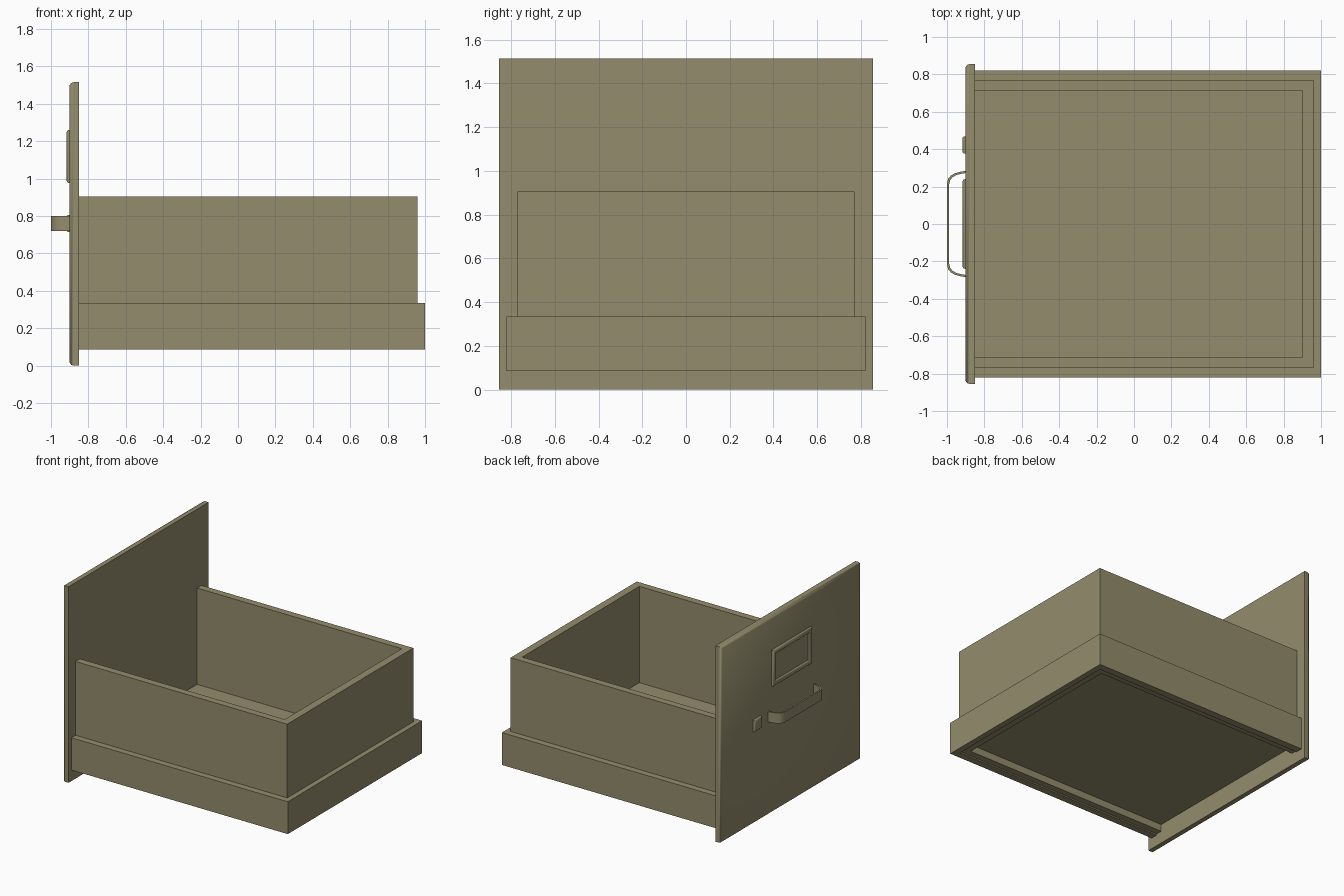
import bpy, bmesh, math

if "Cube" in bpy.data.objects:
    bpy.data.objects.remove(bpy.data.objects["Cube"])

mat = bpy.data.materials.new("khaki_metal")
mat.diffuse_color = (0.29, 0.262, 0.15, 1)
mat.use_nodes = True
mat.node_tree.nodes["Principled BSDF"].inputs["Base Color"].default_value = mat.diffuse_color


def finish(name, bm, smooth=None):
    bmesh.ops.recalc_face_normals(bm, faces=bm.faces)
    me = bpy.data.meshes.new(name)
    bm.to_mesh(me)
    bm.free()
    me.materials.append(mat)
    ob = bpy.data.objects.new(name, me)
    bpy.context.collection.objects.link(ob)
    if smooth:
        bpy.ops.object.select_all(action='DESELECT')
        ob.select_set(True)
        bpy.context.view_layer.objects.active = ob
        bpy.ops.object.shade_smooth_by_angle(angle=math.radians(smooth))
    return ob


def loft(name, yc, zc, hy, hz, steps, smooth=None):
    """Stack rectangles along x; each step is (x, inset)."""
    bm = bmesh.new()
    rings = []
    for x, i in steps:
        a, b = hy - i, hz - i
        rings.append([bm.verts.new((x, yc + s * a, zc + t * b))
                      for s, t in ((-1, -1), (1, -1), (1, 1), (-1, 1))])
    for r, q in zip(rings, rings[1:]):
        for k in range(4):
            bm.faces.new((r[k], r[(k + 1) % 4], q[(k + 1) % 4], q[k]))
    bm.faces.new(rings[0])
    bm.faces.new(rings[-1])
    return finish(name, bm, smooth)


def prism(name, outer, inner, z0, z1, smooth=None):
    """Band between two open paths in plan, raised from z0 to z1."""
    bm = bmesh.new()
    rows = [[bm.verts.new((x, y, z)) for x, y in path]
            for path, z in ((outer, z0), (outer, z1), (inner, z1), (inner, z0))]
    for k in range(len(outer) - 1):
        for r in range(4):
            a, b = rows[r], rows[(r + 1) % 4]
            bm.faces.new((a[k], a[k + 1], b[k + 1], b[k]))
    for k in (0, -1):
        bm.faces.new([r[k] for r in rows])
    return finish(name, bm, smooth)


def u_path(x1, hy, x0=-0.85):
    return [(x0, -hy), (x1, -hy), (x1, hy), (x0, hy)]


# Front panel with softened front edges
loft("front_panel", 0, 0.7575, 0.855, 0.7575,
     [(-0.85, 0), (-0.88, 0), (-0.892, 0.004), (-0.9, 0.016)], 50)

# Drawer walls, wider base band and floor
prism("drawer_walls", u_path(0.96, 0.77), u_path(0.90, 0.715), 0.095, 0.905)
prism("base_band", u_path(1.0, 0.82), u_path(0.955, 0.765), 0.085, 0.335)
loft("drawer_floor", 0, 0.155, 0.72, 0.006, [(-0.85, 0), (0.91, 0)])

# Label holder: raised rim with a recessed middle
loft("label_holder", 0, 1.118, 0.24, 0.142,
     [(-0.895, 0), (-0.908, 0.001), (-0.915, 0.007), (-0.917, 0.018),
      (-0.915, 0.03), (-0.908, 0.038), (-0.903, 0.04)], 50)

# Lock button
loft("lock", 0.423, 0.76, 0.047, 0.047,
     [(-0.895, 0), (-0.91, 0.002), (-0.916, 0.008), (-0.918, 0.018)], 50)

# Strap handle
half = [(-0.895, 0.285), (-0.925, 0.28), (-0.955, 0.272), (-0.978, 0.26),
        (-0.993, 0.243), (-1.0, 0.215)]
half_in = [(-0.895, 0.273), (-0.925, 0.268), (-0.951, 0.261), (-0.97, 0.25),
           (-0.982, 0.236), (-0.988, 0.212)]
mirror = lambda p: p + [(x, -y) for x, y in reversed(p)]
prism("handle", mirror(half), mirror(half_in), 0.72, 0.80, 40)
